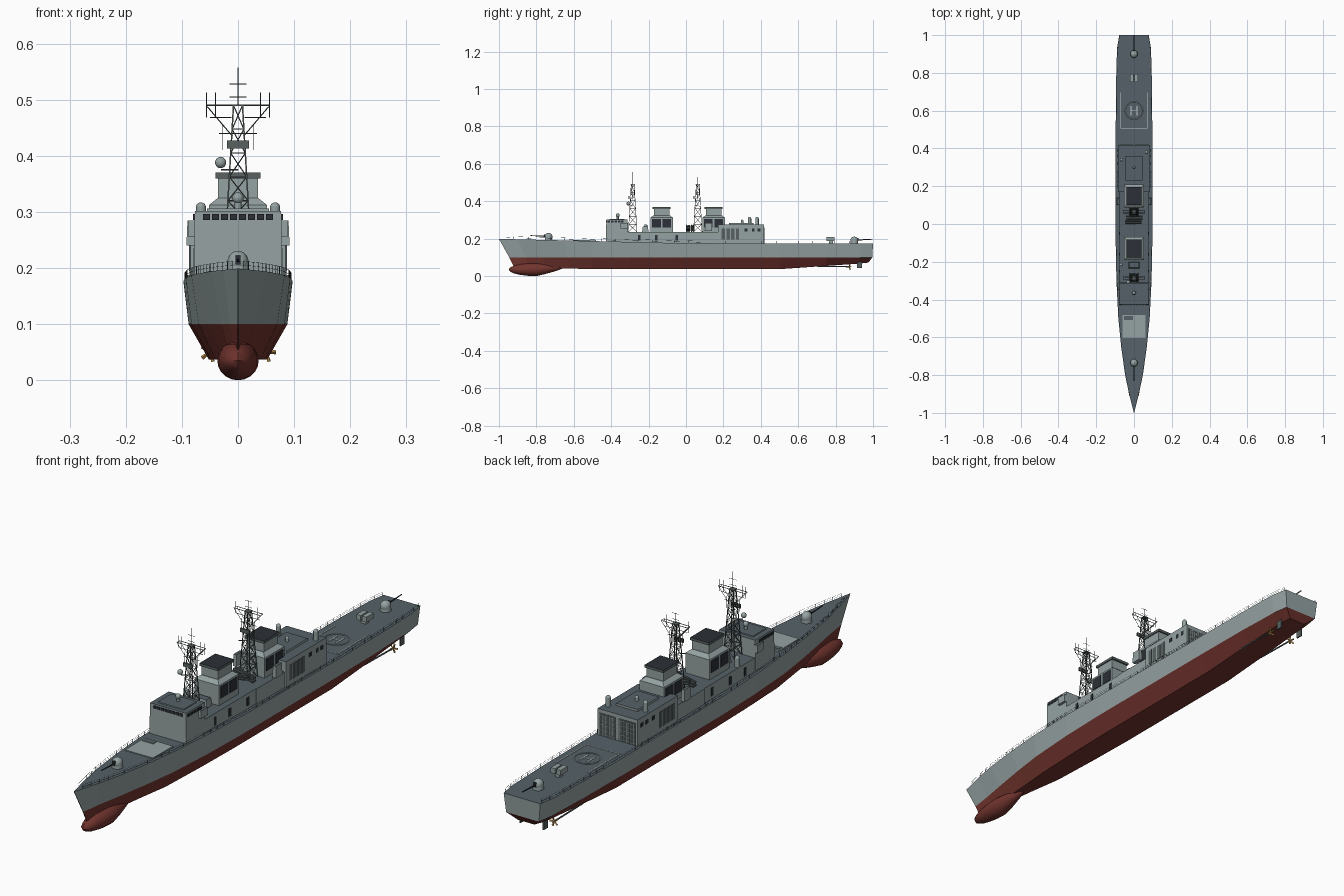
import bpy, bmesh, math
from mathutils import Matrix, Vector

if "Cube" in bpy.data.objects:
    bpy.data.objects.remove(bpy.data.objects["Cube"])


def material(name, *rgb):
    mat = bpy.data.materials.new(name)
    mat.use_nodes = True
    mat.diffuse_color = (*rgb, 1)
    mat.node_tree.nodes["Principled BSDF"].inputs["Base Color"].default_value = (*rgb, 1)
    return mat


grey = material("hull grey", .3, .36, .36)
deck = material("deck slate", .09, .12, .14)
red = material("antifouling red", .17, .035, .028)
dark = material("dark glass and vents", .025, .03, .038)
steel = material("mast steel", .1, .12, .12)
bronze = material("propeller bronze", .5, .27, .07)
white = material("deck marking", .6, .65, .65)


def finish(name, bm, *mats, smooth=False):
    bmesh.ops.recalc_face_normals(bm, faces=bm.faces)
    mesh = bpy.data.meshes.new(name)
    bm.to_mesh(mesh)
    bm.free()
    for mat in mats:
        mesh.materials.append(mat)
    obj = bpy.data.objects.new(name, mesh)
    bpy.context.collection.objects.link(obj)
    if smooth:
        bpy.ops.object.select_all(action='DESELECT')
        obj.select_set(True)
        bpy.context.view_layer.objects.active = obj
        bpy.ops.object.shade_smooth_by_angle(angle=math.radians(35))
    return obj


def add_box(bm, centre, size):
    bmesh.ops.create_cube(bm, size=1, matrix=Matrix.LocRotScale(Vector(centre), None, Vector(size)))


def strut(bm, start, end, radius=.001, sides=4, tip=None):
    a, b = Vector(start), Vector(end)
    turn = (b - a).to_track_quat('Z', 'Y')
    bmesh.ops.create_cone(bm, cap_ends=True, segments=sides, radius1=radius,
                          radius2=radius if tip is None else tip, depth=(b - a).length,
                          matrix=Matrix.LocRotScale((a + b) / 2, turn, None))


def ball(bm, centre, size):
    bmesh.ops.create_uvsphere(bm, u_segments=16, v_segments=10, radius=1,
                              matrix=Matrix.LocRotScale(Vector(centre), None, Vector(size)))


def block(name, half, front, back, bottom, top, inset=0, x=0, side=grey, roof=deck):
    """Box with optionally tapered top; upward faces take the roof material."""
    bm = bmesh.new()
    add_box(bm, (x, (front + back) / 2, (bottom + top) / 2), (half * 2, back - front, top - bottom))
    middle = (front + back) / 2
    for v in bm.verts:
        if v.co.z > (bottom + top) / 2:
            v.co.x -= math.copysign(inset, v.co.x - x)
            v.co.y -= math.copysign(inset, v.co.y - middle)
    bm.normal_update()
    for f in bm.faces:
        f.material_index = int(f.normal.z > .9)
    return finish(name, bm, side, roof)


def clamp(t):
    return max(0, min(1, t))


def deck_z(y):
    return .173 + .026 * clamp((.1 - y) / 1.1)


# Hull: stations along y with half widths at deck, waterline and chine
stations = [(-1, .001, .001, .001), (-.9, .026, .014, .006), (-.8, .047, .03, .014),
            (-.65, .068, .052, .026), (-.5, .083, .07, .04), (-.3, .093, .083, .048),
            (-.1, .097, .088, .052), (.5, .097, .088, .052), (.75, .095, .086, .05),
            (.93, .09, .08, .045), (1, .078, .07, .035)]


def deck_half(y):
    for (a, wa, *_), (b, wb, *_) in zip(stations, stations[1:]):
        if a <= y <= b:
            return wa + (wb - wa) * (y - a) / (b - a)


bm = bmesh.new()
rings = []
for y, w, b, c in stations:
    bow, stern = clamp((-.5 - y) * 2), clamp((y - .93) / .07)
    keel = .037 + .035 * clamp(y * 2 - 1) + .012 * bow
    levels = [(w, 0, deck_z(y)), (b, .055 * bow - .004 * stern, .1), (c, .08 * bow - .025 * stern, keel)]
    rings.append([[bm.verts.new((s * h, y + shift, z)) for h, shift, z in levels] for s in (-1, 1)])
for one, two in zip(rings, rings[1:]):
    for s in (0, 1):
        for i in (0, 1):
            bm.faces.new((one[s][i], one[s][i + 1], two[s][i + 1], two[s][i])).material_index = i
    for i, index in ((0, 2), (2, 1)):
        bm.faces.new((one[0][i], one[1][i], two[1][i], two[0][i])).material_index = index
for ring in (rings[0], rings[-1]):
    for i in (0, 1):
        bm.faces.new((ring[0][i], ring[1][i], ring[1][i + 1], ring[0][i + 1])).material_index = i
finish("hull", bm, grey, red, deck)

# Sonar bulb, tapering aft
bm = bmesh.new()
ball(bm, (0, 0, 0), (1, 1, 1))
for v in bm.verts:
    taper = 1 - .5 * clamp(v.co.y)
    v.co = Vector((v.co.x * .037 * taper, -.8 + v.co.y * .148, .035 + v.co.z * .035 * taper + .012 * clamp(v.co.y)))
finish("sonar_bulb", bm, red, smooth=True)

# Propellers, shafts and rudders
props, shafts = bmesh.new(), bmesh.new()
for x in (-.05, .05):
    strut(shafts, (x, .7, .053), (x, .87, .05), .003, 8)
    add_box(shafts, (x, .928, .06), (.005, .026, .036))
    strut(props, (x, .862, .05), (x, .885, .05), .004, 8, .002)
    for k in range(5):
        a = math.tau * k / 5
        strut(props, (x, .873, .05), (x + .017 * math.cos(a), .877, .05 + .017 * math.sin(a)), .002, 4, .004)
finish("propellers", props, bronze)
finish("shafts_and_rudders", shafts, steel)

# Deckhouses, bridge and hangar
block("bridge", .079, -.428, -.31, .17, .302, .002)
block("bridge_roof_plate", .055, -.41, -.33, .302, .306)
block("forward_deckhouse", .077, -.31, 0, .17, .235)
block("aft_deckhouse", .08, 0, .2, .17, .235)
block("hangar", .085, .17, .417, .17, .275)
block("hangar_roof_house", .046, .23, .36, .275, .283)
block("director_house", .03, -.235, -.2, .235, .265, .004)
for side, label in ((1, "left"), (-1, "right")):
    block(label + "_bridge_wing", .008, -.35, -.31, .255, .285, 0, side * .08)
    block(label + "_boat_station", .008, .1, .14, .24, .285, .002, side * .084)

# Funnels with louvres, sloped shoulder and dark uptake
louvres = bmesh.new()
for label, y in (("forward", -.13), ("aft", .148)):
    block(label + "_funnel_base", .052, y - .06, y + .06, .235, .312)
    block(label + "_funnel_shoulder", .052, y - .06, y + .06, .312, .325, .016, roof=grey)
    block(label + "_funnel_stack", .036, y - .042, y + .042, .325, .36, 0)
    block(label + "_funnel_lip", .04, y - .048, y + .048, .36, .37, 0, side=steel, roof=dark)
    for side in (-1, 1):
        for offset in (-.028, .028):
            add_box(louvres, (side * .052, y + offset, .282), (.004, .046, .046))
finish("funnel_louvres", louvres, dark)

# Bridge windows, side vents and doors
bm = bmesh.new()
for k in range(8):
    add_box(bm, ((k - 3.5) * .016, -.427, .291), (.012, .004, .011))
for side in (-1, 1):
    for k in range(5):
        add_box(bm, (side * .078, -.412 + k * .018, .291), (.004, .013, .011))
    for y in (-.25, -.16, -.05):
        add_box(bm, (side * .077, y, .205), (.003, .014, .032))
    for y in (.32, .36, .39):
        add_box(bm, (side * .085, y, .247), (.003, .015, .015))
finish("windows_and_doors", bm, dark)
bm = bmesh.new()
for side in (-1, 1):
    for k in range(4):
        add_box(bm, (side * .085, .2 + k * .025, .225), (.004, .018, .06))
    add_box(bm, (side * .041, .417, .218), (.07, .004, .085))
finish("side_vents_and_hangar_doors", bm, steel)
bm = bmesh.new()
for side in (-1, 1):
    for k in range(7):
        add_box(bm, (side * .041 + (k - 3) * .01, .419, .218), (.002, .003, .085))
    for k in range(5):
        add_box(bm, (side * .041, .419, .182 + k * .018), (.07, .003, .002))
finish("hangar_door_ribs", bm, grey)


# Lattice masts with yards and aerials
def lattice_mast(name, y, peak):
    bm = bmesh.new()
    tiers = 6

    def corner(tier, k):
        t = tier / tiers
        half = .023 - .015 * t
        sx, sy = ((-1, -1), (1, -1), (1, 1), (-1, 1))[k % 4]
        return Vector((sx * half, y + sy * half, .235 + .255 * t))

    for tier in range(tiers):
        for k in range(4):
            strut(bm, corner(tier, k), corner(tier + 1, k), .0018)
            strut(bm, corner(tier, k), corner(tier + 1, k + 1))
            strut(bm, corner(tier, k + 1), corner(tier + 1, k))
            strut(bm, corner(tier + 1, k), corner(tier + 1, k + 1))
    add_box(bm, (0, y, .49), (.022, .022, .003))
    strut(bm, (0, y, .49), (0, y, peak), .0012)
    for side in (-1, 1):
        for edge in (-.008, .008):
            strut(bm, (0, y + edge, .49), (side * .056, y + edge, .49), .0013)
            strut(bm, (side * .01, y + edge, .435), (side * .055, y + edge, .488))
        strut(bm, (side * .056, y - .008, .49), (side * .056, y + .008, .49))
        strut(bm, (side * .012, y, .468), (side * .05, y, .468))
        for x in (.04, .056):
            strut(bm, (side * x, y, .468), (side * x, y, .513), .0008)
        strut(bm, (0, y, .44), (side * .034, y, .44))
        strut(bm, (side * .028, y, .41), (side * .028, y, .455), .0008)
    for z in (.505, .528):
        strut(bm, (-.015, y, z), (.015, y, z), .0008)
    add_box(bm, (0, y - .02, .42), (.04, .006, .014))
    strut(bm, (-.03, y - .018, .375), (0, y, .375), .0015)
    finish(name, bm, steel)


lattice_mast("forward_mast", -.285, .557)
lattice_mast("aft_mast", .063, .53)

# Radomes, close-in guns and directors
bm = bmesh.new()
ball(bm, (-.031, -.308, .388), (.01, .01, .01))
strut(bm, (0, -.365, .304), (0, -.365, .322), .006, 12)
ball(bm, (0, -.365, .325), (.01, .01, .01))
strut(bm, (0, .3, .28), (0, .3, .295), .007, 12)
ball(bm, (0, .3, .295), (.007, .007, .007))
for x, y, z in ((.066, .38, .275), (-.066, .34, .275), (-.068, -.215, .235)):
    strut(bm, (x, y, z), (x, y, z + .033), .009, 12)
    ball(bm, (x, y, z + .033), (.009, .009, .009))
finish("radomes_and_close_in_guns", bm, grey, smooth=True)

# Missile canisters amidships, crossing the deck in two tilted groups
bm = bmesh.new()
for side, y in ((1, .005), (-1, .03)):
    for k in (0, 1):
        for lift in (0, .011):
            p = Vector((-side * .045, y + k * .011, .241 + lift))
            strut(bm, p, p + Vector((side * .085, 0, .018)), .005, 8)
finish("missile_canisters", bm, steel)

# Main guns fore and aft
for label, y, aim in (("fore", -.735, -1), ("aft", .9, 1)):
    z = deck_z(y)
    bm = bmesh.new()
    strut(bm, (0, y, z), (0, y, z + .018), .02, 16, .019)
    ball(bm, (0, y, z + .018), (.019, .021, .02))
    finish(label + "_gun_turret", bm, grey, smooth=True)
    bm = bmesh.new()
    strut(bm, (0, y, z + .019), (0, y + aim * .097, z + .024), .003, 8, .002)
    add_box(bm, (0, y + aim * .018, z + .022), (.009, .01, .016))
    finish(label + "_gun_barrel", bm, dark)

# Stern launcher: pedestal with twin boxes
block("launcher_pedestal", .01, .765, .785, .17, .19)
for side in (-1, 1):
    block("launcher_box", .009, .752, .795, .188, .208, 0, side * .012, roof=grey)

# Foredeck launcher plate with hatch
block("foredeck_plate", .06, -.603, -.482, .185, .193, roof=grey)
block("foredeck_hatch", .024, -.508, -.488, .19, .195, 0, -.03, roof=deck)

# Helicopter deck markings
bm = bmesh.new()
top = deck_z(.6) + .001
for side in (-1, 1):
    add_box(bm, (side * .07, .6, top), (.003, .19, .002))
    add_box(bm, (side * .016, .6, top), (.004, .05, .002))
add_box(bm, (0, .505, top), (.14, .003, .002))
add_box(bm, (0, .6, top), (.032, .004, .002))
circle = [Vector((.046 * math.cos(k * math.tau / 32), .6 + .046 * math.sin(k * math.tau / 32), top)) for k in range(32)]
for k, p in enumerate(circle):
    strut(bm, p, circle[k - 1], .0014)
finish("helipad_markings", bm, white)

# Deck edge railings
bm = bmesh.new()
count = 50
for side in (-1, 1):
    posts = []
    for k in range(count + 1):
        y = -.96 + 1.95 * k / count
        posts.append(Vector((side * (deck_half(y) - .002), y, deck_z(y))))
    for k, p in enumerate(posts):
        strut(bm, p, p + Vector((0, 0, .014)), .0006, 3)
        if k:
            for lift in (.007, .014):
                rise = Vector((0, 0, lift))
                strut(bm, posts[k - 1] + rise, p + rise, .0004, 3)
finish("deck_railings", bm, steel)
